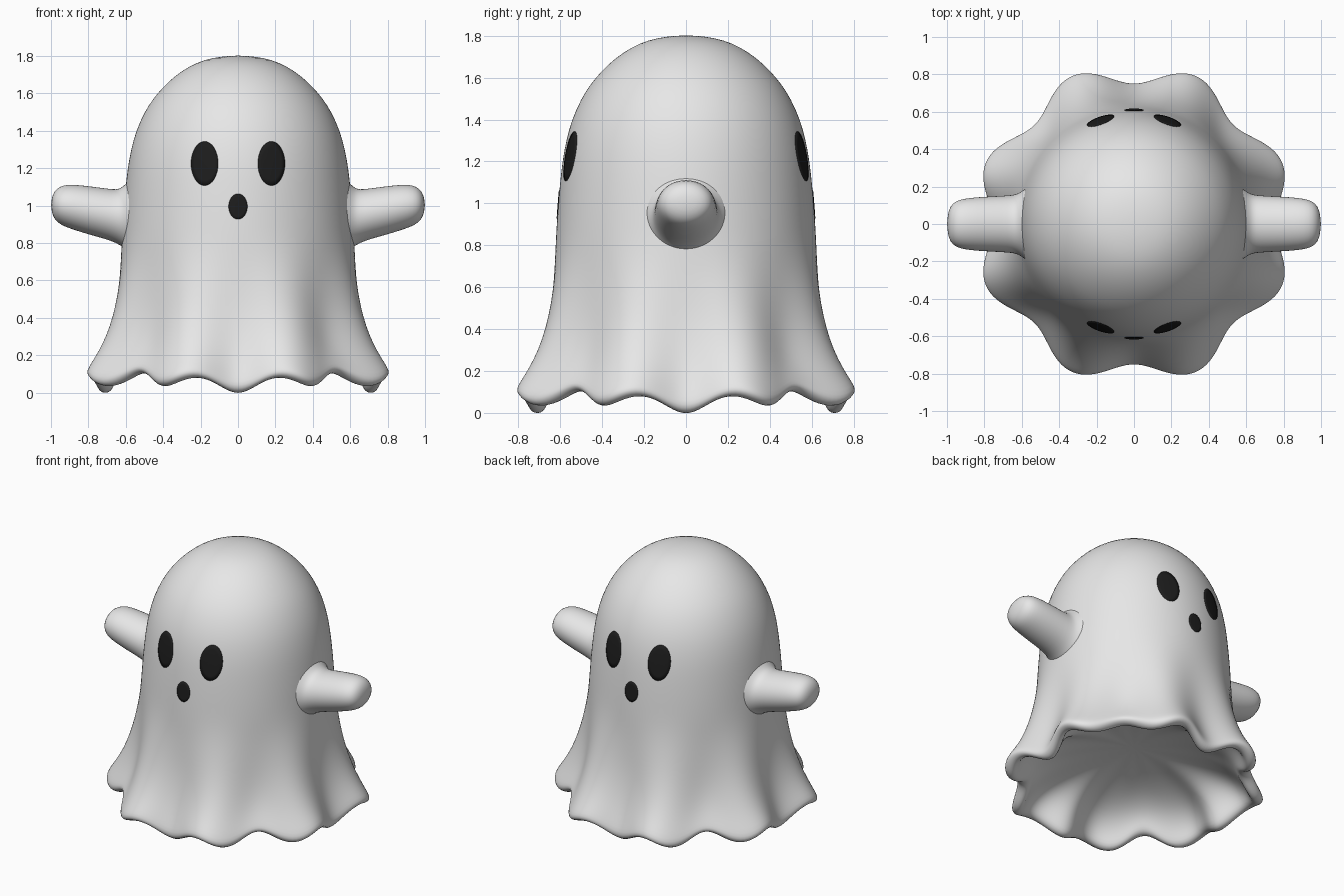
import bpy, bmesh, math
from mathutils import Vector
from mathutils.bvhtree import BVHTree

if "Cube" in bpy.data.objects:
    bpy.data.objects.remove(bpy.data.objects["Cube"])


def material(name, c):
    m = bpy.data.materials.new(name)
    m.diffuse_color = (c, c, c, 1)
    m.use_nodes = True
    m.node_tree.nodes["Principled BSDF"].inputs["Base Color"].default_value = m.diffuse_color
    return m


white = material("sheet_white", 0.8)
black = material("face_black", 0.012)


def finish(name, bm, mat, subsurf=0):
    bmesh.ops.recalc_face_normals(bm, faces=bm.faces)
    me = bpy.data.meshes.new(name)
    bm.to_mesh(me)
    bm.free()
    me.materials.append(mat)
    for p in me.polygons:
        p.use_smooth = True
    ob = bpy.data.objects.new(name, me)
    bpy.context.collection.objects.link(ob)
    if subsurf:
        mod = ob.modifiers.new("smooth", 'SUBSURF')
        mod.levels = mod.render_levels = subsurf
    return ob


def bridge(bm, a, b):
    n = len(a)
    for i in range(n):
        bm.faces.new((a[i], a[(i + 1) % n], b[(i + 1) % n], b[i]))


def fan(bm, tip, ring):
    n = len(ring)
    for i in range(n):
        bm.faces.new((tip, ring[i], ring[(i + 1) % n]))


# Sheet: outer dome, rolled wavy hem, shallow hollow underneath, as (radius, height)
outer = [(.09, 1.797), (.18, 1.78), (.26, 1.745), (.335, 1.695), (.40, 1.635), (.455, 1.57),
         (.50, 1.50), (.545, 1.40), (.572, 1.30), (.59, 1.20), (.603, 1.08), (.614, .95),
         (.622, .82), (.632, .70), (.648, .58), (.668, .46), (.695, .35), (.73, .25),
         (.768, .17), (.797, .115), (.808, .085), (.797, .06), (.762, .046)]
inner = [(.73, .06), (.712, .095), (.69, .14), (.65, .19), (.59, .235), (.50, .275),
         (.38, .305), (.25, .325), (.12, .335)]
SEG = 120


def sheet_point(r, z, a):
    fold = max(0, min(1, (.85 - z) / .74)) ** 1.4 * min(1, r / .6) ** 2
    hem = max(0, min(1, (.34 - z) / .28)) ** 1.3
    r -= .055 * fold * math.cos(8 * a)
    z += hem * (.004 - .02 * math.cos(4 * a) - .004 * math.cos(8 * a) - .034 * math.cos(12 * a))
    return (r * math.cos(a), r * math.sin(a), z)


bm = bmesh.new()
rings = [[bm.verts.new(sheet_point(r, z, 2 * math.pi * i / SEG)) for i in range(SEG)]
         for r, z in outer + inner]
for a, b in zip(rings, rings[1:]):
    bridge(bm, a, b)
fan(bm, bm.verts.new((0, 0, 1.802)), rings[0])
fan(bm, bm.verts.new((0, 0, .338)), rings[-1])
body = finish("ghost_sheet", bm, white, 1)

# Arms: tapered oval sections (x, centre z, half height, half depth)
arm = [(.575, .945, .2, .195), (.598, .942, .178, .178), (.622, .939, .158, .163),
       (.65, .942, .144, .156), (.70, .955, .137, .152),
       (.80, .975, .13, .147), (.88, .992, .122, .141), (.935, 1.0, .11, .131),
       (.97, 1.002, .09, .112), (.992, 1.003, .056, .075)]
for side, label in ((1, "right_arm"), (-1, "left_arm")):
    bm = bmesh.new()
    rings = [[bm.verts.new((side * x, hy * math.cos(t), zc + hz * math.sin(t)))
              for t in (2 * math.pi * i / 24 for i in range(24))] for x, zc, hz, hy in arm]
    for a, b in zip(rings, rings[1:]):
        bridge(bm, a, b)
    fan(bm, bm.verts.new((side * 1.001, 0, 1.003)), rings[-1])
    finish(label, bm, white, 1)

# Faces front and back: thin oval plates laid on the sheet
bpy.context.view_layer.update()
tree = BVHTree.FromObject(body, bpy.context.evaluated_depsgraph_get())


def plate(name, side, cx, cz, hw, hh):
    def on_sheet(k, t):
        start = Vector((cx + k * hw * math.cos(t), side * 2, cz + k * hh * math.sin(t)))
        loc, nor, _, _ = tree.ray_cast(start, Vector((0, -side, 0)))
        lift = -.004 if k > 1 else .003
        return bm.verts.new(loc + Vector((loc.x, loc.y, 0)).normalized() * lift)

    bm = bmesh.new()
    rings = [[on_sheet(k, 2 * math.pi * i / 32) for i in range(32)]
             for k in (.25, .5, .75, 1, 1.001)]
    for a, b in zip(rings, rings[1:]):
        bridge(bm, a, b)
    fan(bm, on_sheet(0, 0), rings[0])
    finish(name, bm, black)


for side, label in ((-1, "front"), (1, "back")):
    plate(label + "_left_eye", side, -.178, 1.225, .072, .118)
    plate(label + "_right_eye", side, .178, 1.225, .072, .118)
    plate(label + "_mouth", side, 0, .995, .05, .068)
